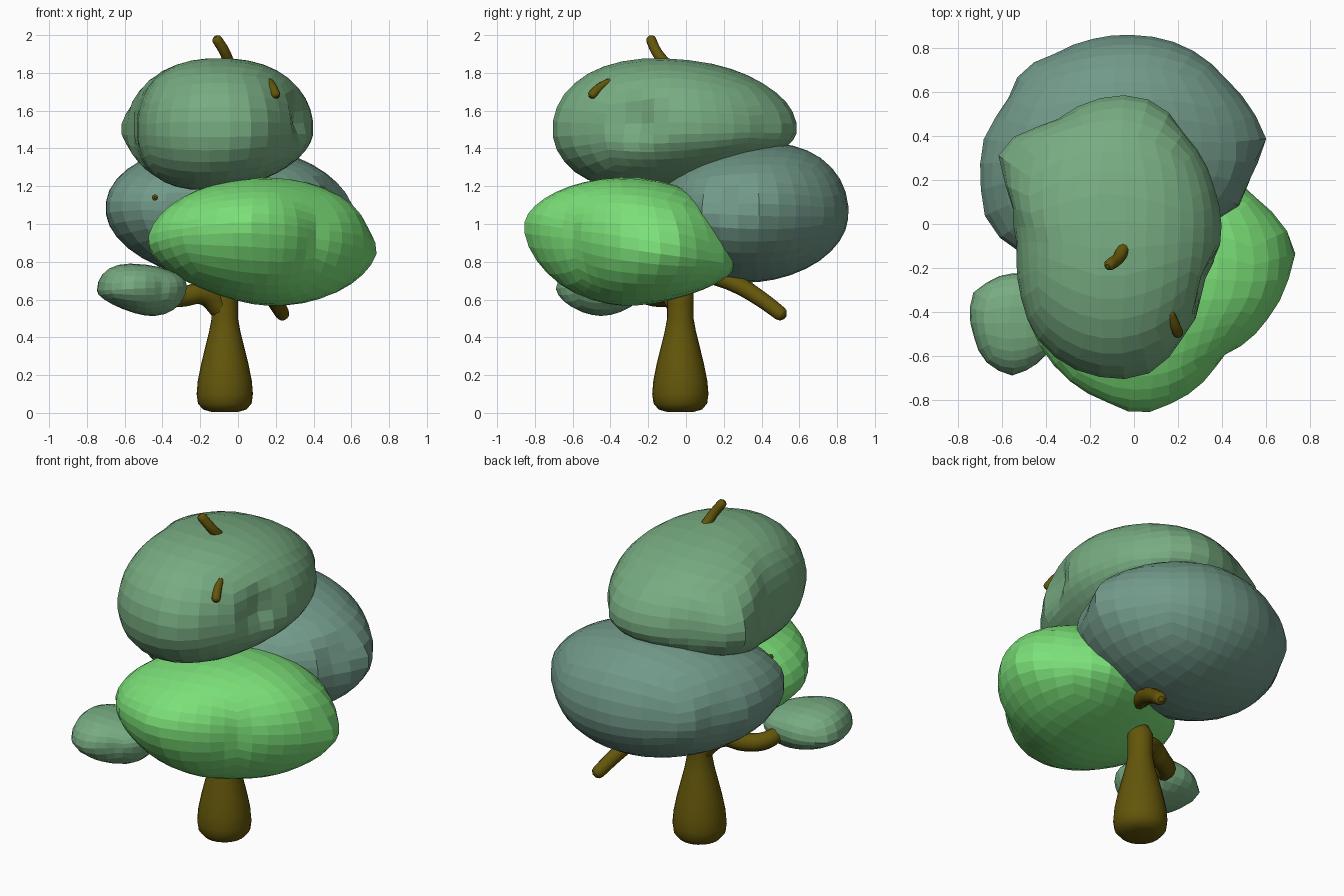
import bpy
import bmesh
from math import atan2, hypot, pi, tau, cos, sin
from mathutils import Vector

cube = bpy.data.objects.get("Cube")
if cube:
    bpy.data.objects.remove(cube)


def material(name, rgb):
    mat = bpy.data.materials.new(name)
    mat.use_nodes = True
    mat.diffuse_color = (*rgb, 1)
    mat.node_tree.nodes["Principled BSDF"].inputs["Base Color"].default_value = (*rgb, 1)
    return mat


SAGE = material("sage green", (0.185, 0.41, 0.22))
BRIGHT = material("bright green", (0.2, 0.75, 0.19))
TEAL = material("grey teal", (0.165, 0.32, 0.25))
BARK = material("brown bark", (0.125, 0.092, 0.003))


def add_object(name, bm, mat, smooth=False):
    bmesh.ops.recalc_face_normals(bm, faces=bm.faces)
    for f in bm.faces:
        f.smooth = smooth
    mesh = bpy.data.meshes.new(name)
    bm.to_mesh(mesh)
    bm.free()
    mesh.materials.append(mat)
    obj = bpy.data.objects.new(name, mesh)
    bpy.context.collection.objects.link(obj)
    return obj


def clump(name, mat, centre, plan, low, mid, high, box, cuts=8, dents=()):
    """Faceted cube sphere fitted to a plan outline.

    low, mid and high are (z, x slope, y slope); box is the fullness below and above (less is fuller)."""
    cx, cy = centre
    polar = sorted((atan2(y - cy, x - cx), hypot(x - cx, y - cy)) for x, y in plan)
    polar = [(polar[-1][0] - tau, polar[-1][1])] + polar + [(polar[0][0] + tau, polar[0][1])]

    def reach(a):
        a = (a + pi) % tau - pi
        for (a0, r0), (a1, r1) in zip(polar, polar[1:]):
            if a0 <= a <= a1:
                return r0 + (r1 - r0) * (a - a0) / max(a1 - a0, 1e-6)

    def level(plane, x, y):
        return plane[0] + plane[1] * x + plane[2] * y

    bm = bmesh.new()
    bmesh.ops.create_cube(bm, size=2)
    bmesh.ops.subdivide_edges(bm, edges=bm.edges[:], cuts=cuts, use_grid_fill=True)
    for v in bm.verts:
        # even out the cells, then push out to the sphere
        u = Vector([sin(c * pi / 4) / cos(c * pi / 4) for c in v.co]).normalized()
        flat = max(hypot(u.x, u.y), 1e-6)
        power = box[0] if u.z < 0 else box[1]
        # corners of the outline soften away from the middle
        a, spread = atan2(u.y, u.x), 0.3 * abs(u.z)
        r = sum(reach(a + spread * i) for i in range(-2, 3)) / 5 * flat ** power
        x, y = u.x * r / flat, u.y * r / flat
        k = abs(u.z) ** (0.5 + power / 2)
        z = level(mid, x, y) * (1 - k) + level(high if u.z > 0 else low, x, y) * k
        v.co = (cx + x, cy + y, z)
        for spot, size, depth in dents:
            d = (v.co - Vector(spot)).length
            if d < size:
                v.co -= u * depth * (1 - d / size)
    return add_object(name, bm, mat)


def limb(name, points, radii):
    """Rounded tapering tube through a few points."""
    curve = bpy.data.curves.new(name, "CURVE")
    curve.dimensions = "3D"
    curve.bevel_depth = 1
    curve.bevel_resolution = 3
    curve.use_fill_caps = True
    curve.resolution_u = 5
    pts = [Vector(p) for p in points]
    # shrinking end rings round the tips off
    first, last = (pts[0] - pts[1]).normalized(), (pts[-1] - pts[-2]).normalized()
    tips = [(0.45, 0.85), (0.8, 0.4)]
    pts = ([pts[0] + first * radii[0] * d for d, _ in reversed(tips)] + pts
           + [pts[-1] + last * radii[-1] * d for d, _ in tips])
    radii = ([radii[0] * s for _, s in reversed(tips)] + radii + [radii[-1] * s for _, s in tips])
    spline = curve.splines.new("BEZIER")
    spline.bezier_points.add(len(pts) - 1)
    for bp, p, r in zip(spline.bezier_points, pts, radii):
        bp.co, bp.radius = p, r
        bp.handle_left_type = bp.handle_right_type = "AUTO"
    temp = bpy.data.objects.new(name + "_path", curve)
    bpy.context.collection.objects.link(temp)
    bm = bmesh.new()
    bm.from_mesh(temp.evaluated_get(bpy.context.evaluated_depsgraph_get()).to_mesh())
    bpy.data.objects.remove(temp)
    return add_object(name, bm, BARK, smooth=True)


# Trunk: a turned profile of (radius, height)
PROFILE = [(0.07, 0.005), (0.115, 0.018), (0.142, 0.05), (0.149, 0.1), (0.143, 0.17), (0.125, 0.26),
           (0.103, 0.35), (0.083, 0.43), (0.07, 0.5), (0.07, 0.58), (0.07, 0.64), (0.03, 0.72)]
SIDES = 24
bm = bmesh.new()
rings = [[bm.verts.new((-0.07 + r * cos(tau * i / SIDES), -0.03 + r * sin(tau * i / SIDES), z))
          for i in range(SIDES)] for r, z in PROFILE]
for a, b in zip(rings, rings[1:]):
    for i in range(SIDES):
        j = (i + 1) % SIDES
        bm.faces.new((a[i], a[j], b[j], b[i]))
bm.faces.new(rings[0])
bm.faces.new(rings[-1])
add_object("trunk", bm, BARK, smooth=True)

# Branches and twigs
limb("side_branch", [(-0.08, -0.03, 0.54), (-0.18, -0.08, 0.63), (-0.31, -0.13, 0.61),
                     (-0.4, -0.2, 0.62), (-0.43, -0.34, 0.66)], [0.06, 0.06, 0.052, 0.05, 0.04])
limb("back_branch", [(0.08, 0.14, 0.73), (0.13, 0.26, 0.685), (0.19, 0.4, 0.6), (0.235, 0.5, 0.525)],
     [0.05, 0.048, 0.042, 0.038])
limb("top_twig", [(-0.045, -0.1, 1.84), (-0.07, -0.155, 1.91), (-0.11, -0.185, 1.975)],
     [0.03, 0.028, 0.027])
limb("front_twig", [(0.17, -0.41, 1.755), (0.185, -0.46, 1.72), (0.2, -0.495, 1.685)],
     [0.016, 0.024, 0.025])
limb("small_twig", [(-0.44, 0.05, 1.14), (-0.44, -0.13, 1.14), (-0.44, -0.18, 1.14)],
     [0.016, 0.016, 0.016])

# Leaf clumps
clump("top_leaves", SAGE, (-0.1, -0.05),
      [(0.4, 0), (0.37, 0.15), (0.22, 0.42), (0.12, 0.55), (-0.07, 0.59), (-0.25, 0.54),
       (-0.37, 0.46), (-0.62, 0.35), (-0.55, 0.1), (-0.53, -0.1), (-0.52, -0.3), (-0.42, -0.55),
       (-0.3, -0.65), (-0.06, -0.71), (0.1, -0.67), (0.22, -0.52), (0.33, -0.3), (0.38, -0.15)],
      (1.2, 0.1, 0.14), (1.5, 0, 0), (1.875, 0, -0.075), box=(0.88, 0.88),
      dents=[((0.34, -0.27, 1.55), 0.16, 0.07)])
clump("back_leaves", TEAL, (-0.05, 0.33),
      [(0.61, 0.39), (0.55, 0.5), (0.42, 0.66), (0.25, 0.8), (0, 0.86), (-0.2, 0.84), (-0.4, 0.75),
       (-0.5, 0.72), (-0.58, 0.55), (-0.69, 0.38), (-0.7, 0.2), (-0.67, 0), (-0.53, -0.13),
       (-0.25, -0.13), (0.1, -0.1), (0.38, 0.02), (0.52, 0.12), (0.55, 0.22)],
      (0.69, -0.04, 0.02), (1.08, 0, -0.04), (1.425, -0.04, 0.1), box=(1.02, 0.96),
      dents=[((0.55, 0.2, 1.15), 0.16, 0.06)])
clump("front_leaves", BRIGHT, (0.12, -0.3),
      [(0.74, -0.12), (0.72, -0.22), (0.63, -0.4), (0.4, -0.6), (0.14, -0.83), (0.02, -0.87),
       (-0.1, -0.82), (-0.4, -0.6), (-0.48, -0.45), (-0.43, -0.2), (-0.2, 0.05), (0.15, 0.25),
       (0.42, 0.24), (0.53, 0.14), (0.71, -0.05)],
      (0.57, -0.11, 0.03), (0.89, 0.01, -0.17), (1.245, 0.03, -0.03), box=(1.1, 0.94),
      dents=[((0.68, -0.2, 0.95), 0.13, 0.03)])
clump("small_leaves", SAGE, (-0.49, -0.45),
      [(-0.73, -0.31), (-0.7, -0.29), (-0.48, -0.23), (-0.32, -0.28), (-0.27, -0.45),
       (-0.41, -0.6), (-0.5, -0.67), (-0.55, -0.69), (-0.68, -0.62), (-0.73, -0.5)],
      (0.515, -0.15, 0.02), (0.66, 0.05, 0), (0.785, -0.12, 0), box=(1.1, 0.85), cuts=5)
